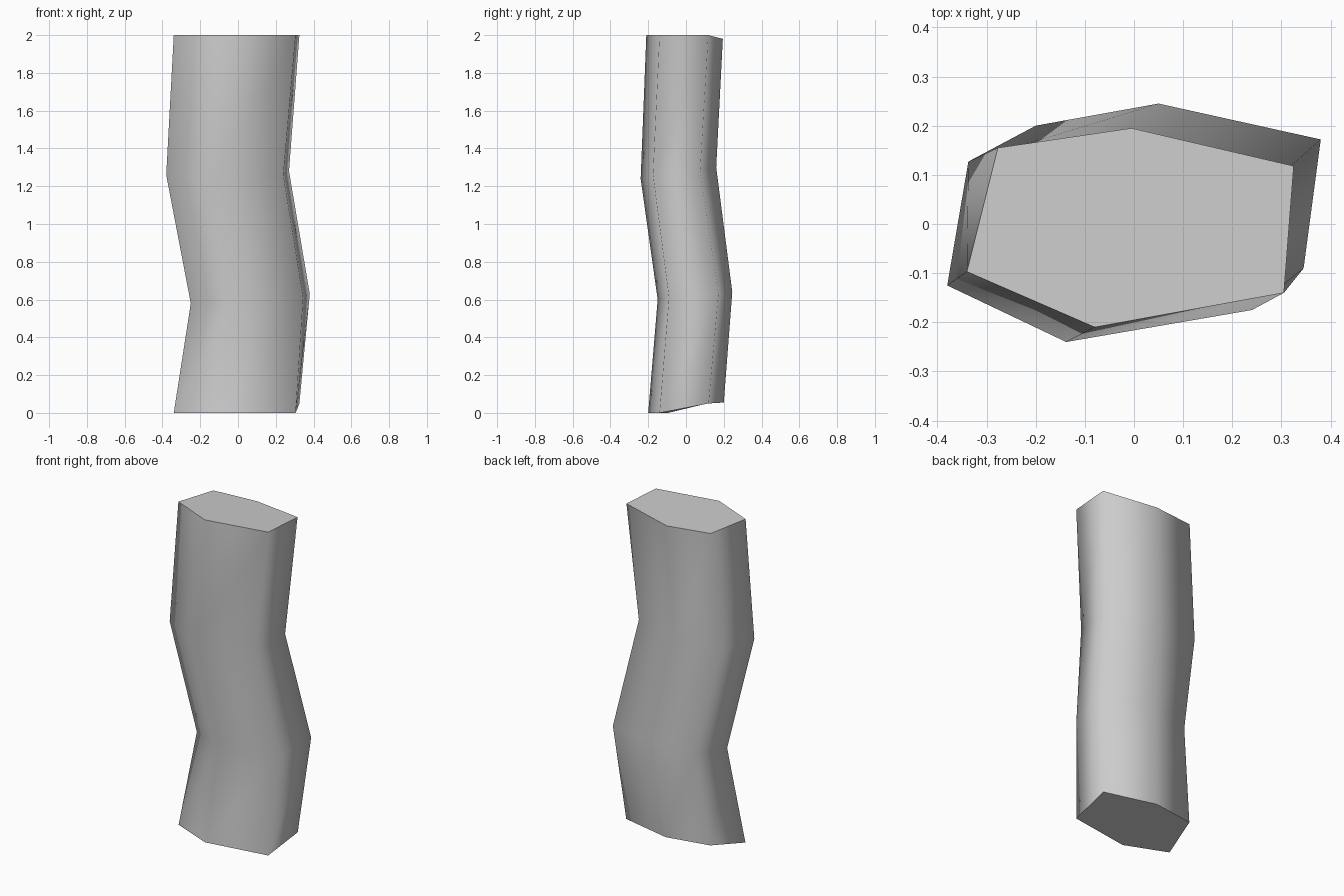
import bpy, bmesh

if "Cube" in bpy.data.objects:
    bpy.data.objects.remove(bpy.data.objects["Cube"])

# Four six-sided rings, bottom to top (back-right, back, back-left, left, front, front-right)
rings = [
    [(.325, .12, .05), (0, .2, .055), (-.275, .155, .06), (-.34, -.095, 0), (-.085, -.2, 0), (.305, -.14, 0)],
    [(.38, .172, .63), (.05, .245, .64), (-.2, .2, .62), (-.25, -.045, .58), (-.03, -.15, .6), (.345, -.09, .61)],
    [(.27, .075, 1.28), (-.05, .16, 1.3), (-.337, .127, 1.28), (-.38, -.125, 1.26), (-.138, -.24, 1.24), (.24, -.175, 1.26)],
    [(.325, .118, 2), (-.005, .195, 1.98), (-.277, .155, 1.99), (-.34, -.097, 2), (-.08, -.21, 2), (.305, -.14, 2)],
]

bm = bmesh.new()
loops = [[bm.verts.new(p) for p in ring] for ring in rings]

# Smooth sides
for low, high in zip(loops, loops[1:]):
    for i in range(6):
        j = (i + 1) % 6
        bm.faces.new((low[i], low[j], high[j], high[i])).smooth = True

# Flat end caps with crisp rims
for cap in (bm.faces.new(loops[0][::-1]), bm.faces.new(loops[-1])):
    for e in cap.edges:
        e.smooth = False
bmesh.ops.recalc_face_normals(bm, faces=bm.faces[:])

mesh = bpy.data.meshes.new("bent_column")
bm.to_mesh(mesh)
bm.free()
column = bpy.data.objects.new("bent_column", mesh)
bpy.context.collection.objects.link(column)

grey = bpy.data.materials.new("light grey")
grey.diffuse_color = (.6, .6, .6, 1)
grey.use_nodes = True
grey.node_tree.nodes["Principled BSDF"].inputs["Base Color"].default_value = grey.diffuse_color
mesh.materials.append(grey)
